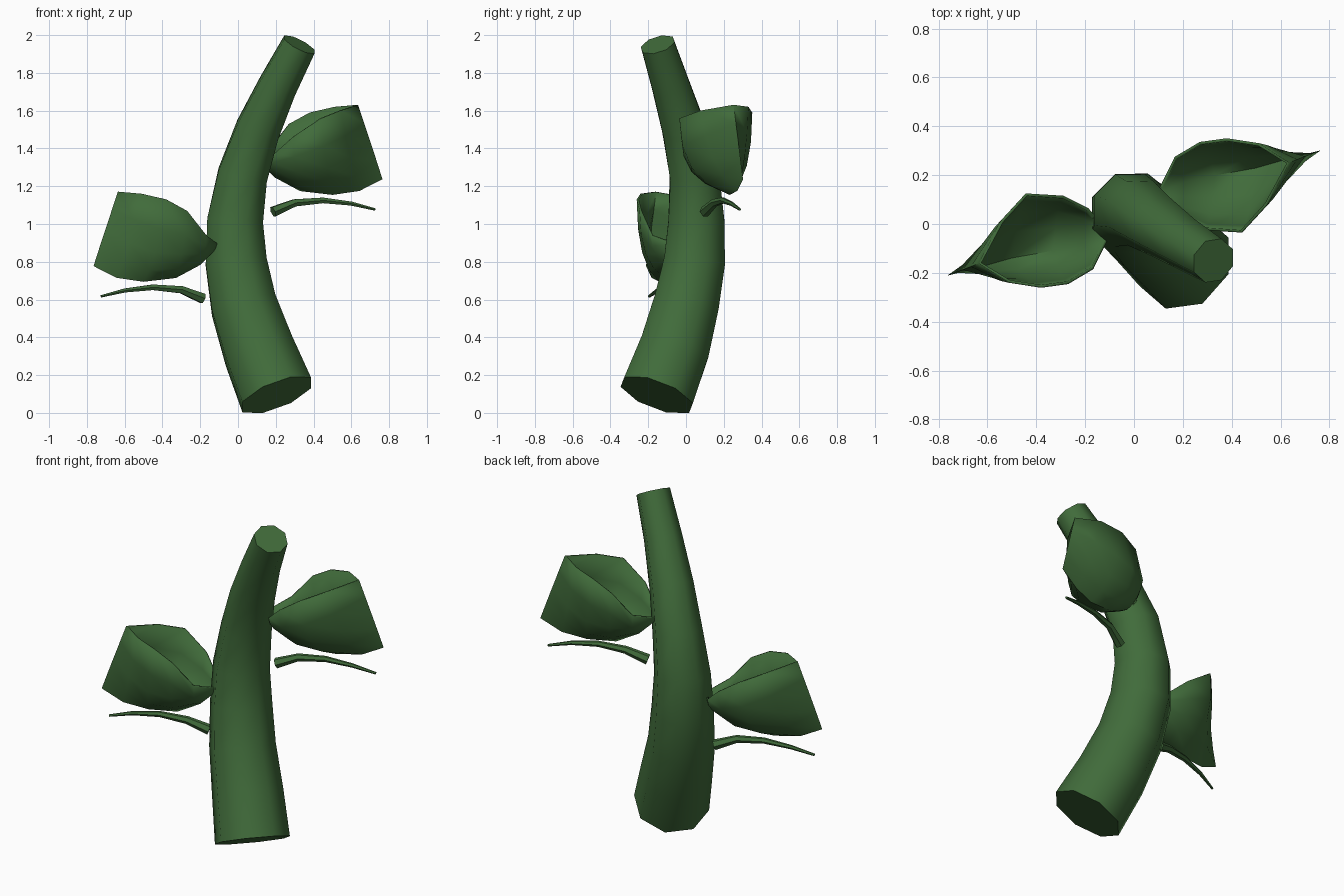
import bpy, bmesh, math
from mathutils import Vector, Matrix

cube = bpy.data.objects.get("Cube")
if cube:
    bpy.data.objects.remove(cube)

green = bpy.data.materials.new("leaf_green")
green.use_nodes = True
COLOUR = (0.052, 0.148, 0.043, 1)
green.diffuse_color = COLOUR
bsdf = green.node_tree.nodes["Principled BSDF"]
bsdf.inputs["Base Color"].default_value = COLOUR
bsdf.inputs["Roughness"].default_value = 0.8

# half turn about the stem, one step down: takes a left part to the right
TO_RIGHT = Matrix.Translation((0, 0.09, -0.46)) @ Matrix.Rotation(math.pi, 4, 'Z')


def finish(name, bm, matrix, angle):
    bmesh.ops.remove_doubles(bm, verts=bm.verts, dist=0.0005)
    bmesh.ops.transform(bm, matrix=matrix, verts=bm.verts)
    bmesh.ops.recalc_face_normals(bm, faces=bm.faces)
    mesh = bpy.data.meshes.new(name)
    bm.to_mesh(mesh)
    bm.free()
    mesh.materials.append(green)
    obj = bpy.data.objects.new(name, mesh)
    bpy.context.collection.objects.link(obj)
    bpy.ops.object.select_all(action='DESELECT')
    obj.select_set(True)
    bpy.context.view_layer.objects.active = obj
    bpy.ops.object.shade_smooth_by_angle(angle=math.radians(angle))
    return obj


def bridge(bm, rows, closed):
    for a, b in zip(rows, rows[1:]):
        n = len(a)
        for i in range(n if closed else n - 1):
            j = (i + 1) % n
            bm.faces.new((a[i], a[j], b[j], b[i]))


def tube(name, path, radii, sides, side_axis, matrix=Matrix()):
    """Tapered tube along a path with flat capped ends."""
    bm = bmesh.new()
    pts = [Vector(p) for p in path]
    rows = []
    for k, (p, r) in enumerate(zip(pts, radii)):
        t = (pts[min(k + 1, len(pts) - 1)] - pts[max(k - 1, 0)]).normalized()
        u = Vector(side_axis)
        u = (u - u.dot(t) * t).normalized()
        v = t.cross(u)
        angles = [(i + 0.5) * math.tau / sides for i in range(sides)]
        rows.append([bm.verts.new(p + r * (math.cos(a) * u + math.sin(a) * v))
                     for a in angles])
    bridge(bm, rows, True)
    bm.faces.new(rows[0])
    bm.faces.new(rows[-1])
    return finish(name, bm, matrix, 50)


# curved tapering stem
tube("stem",
     [(0.205, -0.155, 0.095), (0.11, -0.065, 0.33), (0.03, 0, 0.57),
      (-0.01, 0.045, 0.8), (-0.015, 0.055, 1.02), (0.025, 0.045, 1.26),
      (0.105, -0.01, 1.5), (0.21, -0.08, 1.73), (0.325, -0.15, 1.95)],
     [0.21, 0.2, 0.187, 0.175, 0.16, 0.142, 0.125, 0.108, 0.096], 8, (1, 0, 0))

# cupped leaf: keel below, a rim on each side, all meeting at base and end
BASE, END = (0.1, 0.13, 1.35), (0.63, 0.25, 1.63)
KEEL = [BASE, (0.2, 0.17, 1.25), (0.33, 0.2, 1.18), (0.5, 0.23, 1.16),
        (0.64, 0.27, 1.18), (0.76, 0.3, 1.24)]
FRONT_RIM = [BASE, (0.19, 0.03, 1.37), (0.29, -0.02, 1.46),
             (0.44, -0.03, 1.56), (0.54, 0.08, 1.6), END]
BACK_RIM = [BASE, (0.17, 0.27, 1.4), (0.27, 0.33, 1.53),
            (0.38, 0.345, 1.59), (0.51, 0.325, 1.62), END]
BULGE = [0, 0.9, 1, 1, 0.6, 0]


def wall(rim, keel, bulge, steps=4):
    rim, keel = Vector(rim), Vector(keel)
    middle = (rim + keel) / 2
    corner = Vector((middle.x, rim.y, keel.z + 0.2 * (rim.z - keel.z)))
    control = middle.lerp(corner, bulge)
    return [rim.lerp(control, t).lerp(control.lerp(keel, t), t)
            for t in (i / steps for i in range(steps + 1))]


def leaf(name, matrix=Matrix()):
    bm = bmesh.new()
    rows = []
    for front, keel, back, bulge in zip(FRONT_RIM, KEEL, BACK_RIM, BULGE):
        section = wall(front, keel, bulge) + wall(back, keel, bulge)[-2::-1]
        rows.append([bm.verts.new(p) for p in section])
    bridge(bm, rows, False)
    bmesh.ops.dissolve_degenerate(bm, dist=0.0005, edges=bm.edges)
    obj = finish(name, bm, matrix, 60)
    solid = obj.modifiers.new("thickness", 'SOLIDIFY')
    solid.thickness = 0.012
    solid.offset = 0


# thin arched stalk under each leaf
STALK = [(0.185, 0.1, 1.065), (0.3, 0.15, 1.112), (0.45, 0.195, 1.125),
         (0.6, 0.24, 1.108), (0.725, 0.285, 1.077)]
for side, matrix in (("left", Matrix()), ("right", TO_RIGHT)):
    leaf(side + "_leaf", matrix)
    tube(side + "_stalk", STALK, [0.03, 0.022, 0.017, 0.012, 0.007], 6,
         (0, 0, 1), matrix)
